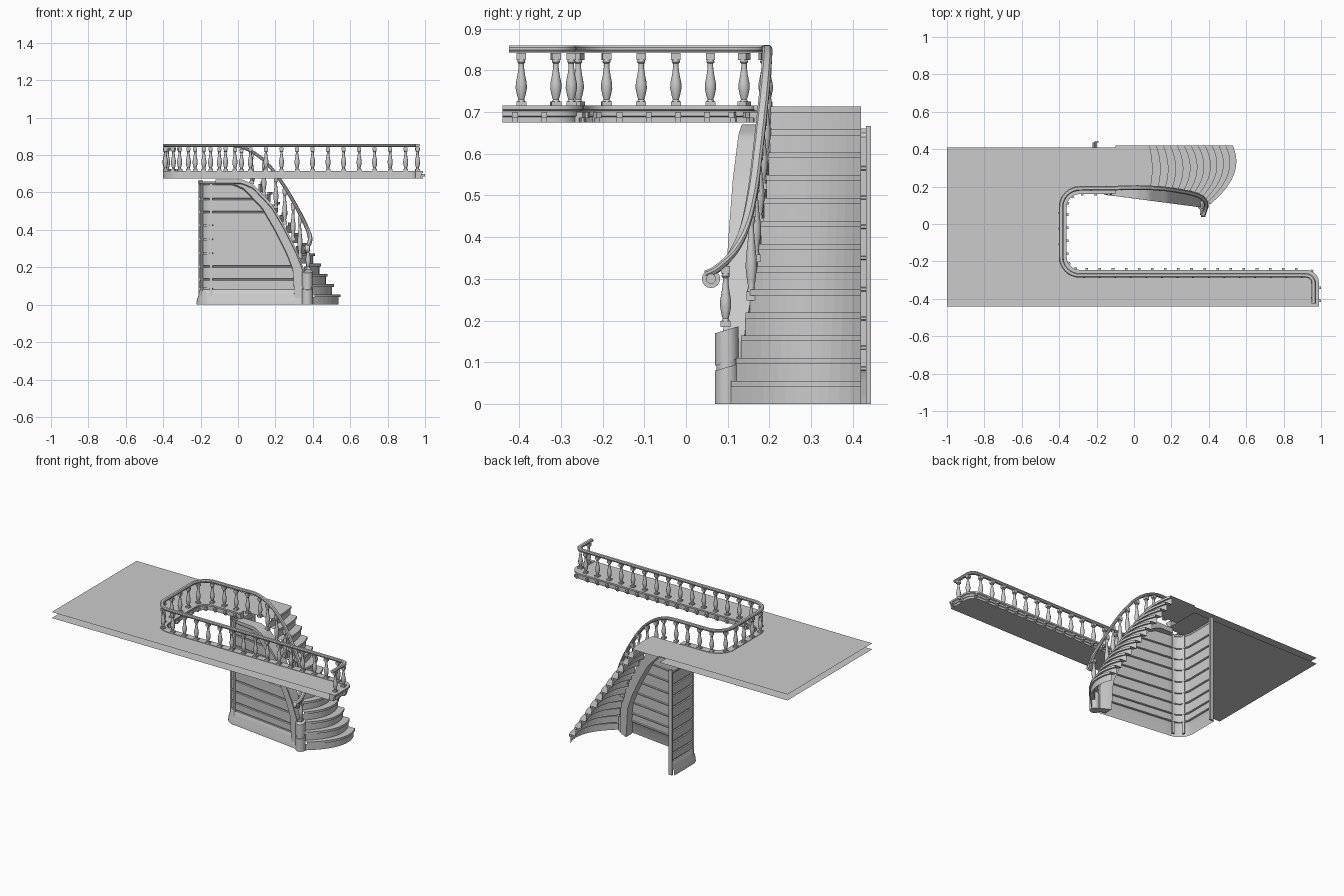
import bpy, bmesh, math
from mathutils import Vector, Matrix

if "Cube" in bpy.data.objects:
    bpy.data.objects.remove(bpy.data.objects["Cube"])

TOP, LOW = 0.713, 0.675
UP = Vector((0, 0, 1))


def finish(name, bm, smooth=True):
    bmesh.ops.remove_doubles(bm, verts=bm.verts, dist=1e-5)
    bmesh.ops.recalc_face_normals(bm, faces=bm.faces)
    me = bpy.data.meshes.new(name)
    bm.to_mesh(me)
    bm.free()
    ob = bpy.data.objects.new(name, me)
    bpy.context.collection.objects.link(ob)
    if smooth:
        bpy.context.view_layer.objects.active = ob
        ob.select_set(True)
        bpy.ops.object.shade_smooth_by_angle(angle=math.radians(35))
        ob.select_set(False)
    return ob


def loft(bm, rows, closed=False, caps=False):
    vs = [[bm.verts.new(p) for p in r] for r in rows]
    n = len(rows[0])
    for a, b in zip(vs, vs[1:]):
        for j in range(n if closed else n - 1):
            k = (j + 1) % n
            bm.faces.new((a[j], a[k], b[k], b[j]))
    if caps:
        bm.faces.new(vs[0])
        bm.faces.new(vs[-1])


def tangents(path):
    last = len(path) - 1
    return [(path[min(i + 1, last)] - path[max(i - 1, 0)]).normalized() for i in range(last + 1)]


def sweep(bm, path, profile):
    # profile is (offset to the right of travel, offset up)
    rows = []
    for p, t in zip(path, tangents(path)):
        side = t.cross(UP).normalized()
        up = side.cross(t)
        rows.append([p + side * a + up * b for a, b in profile])
    loft(bm, rows, True, True)


def arc(cx, cy, r, a0, a1, n=8):
    return [Vector((cx + r * math.cos(math.radians(a0 + (a1 - a0) * i / n)),
                    cy + r * math.sin(math.radians(a0 + (a1 - a0) * i / n)), 0)) for i in range(n + 1)]


def spline(pts, n=5):
    pts = [Vector(p) for p in pts]
    out = []
    for i in range(len(pts) - 1):
        a, b, c, d = pts[max(i - 1, 0)], pts[i], pts[i + 1], pts[min(i + 2, len(pts) - 1)]
        for k in range(n):
            t = k / n
            out.append(0.5 * (2 * b + (c - a) * t + (2 * a - 5 * b + 4 * c - d) * t * t
                              + (3 * b - a - 3 * c + d) * t ** 3))
    return out + [pts[-1]]


def along(path, step, start):
    # evenly spaced points and directions on a path
    out, want, run = [], start, 0
    for a, b in zip(path, path[1:]):
        L = (b - a).length
        while want <= run + L:
            out.append((a.lerp(b, (want - run) / L), (b - a).normalized()))
            want += step
        run += L
    return out


def interp(table, x):
    for (x0, z0), (x1, z1) in zip(table, table[1:]):
        if x <= x1:
            return z0 + (z1 - z0) * max(0, x - x0) / (x1 - x0)
    return table[-1][1]


def box(bm, c, size, ang=0):
    m = Matrix.Translation(c) @ Matrix.Rotation(ang, 4, 'Z') @ Matrix.Diagonal((*size, 1))
    bmesh.ops.create_cube(bm, size=1, matrix=m)


def baluster(bm, p, z0, z1, ang=0):
    h = z1 - z0
    prof = [(.010, .09), (.007, .13), (.010, .2), (.0135, .33), (.013, .43), (.009, .58),
            (.0065, .72), (.0065, .78), (.010, .81), (.008, .86)]
    loft(bm, [[Vector((p.x + r * math.cos(k * math.tau / 12), p.y + r * math.sin(k * math.tau / 12), z0 + f * h))
               for k in range(12)] for r, f in prof], True, True)
    box(bm, (p.x, p.y, z0 + .045 * h), (.024, .024, .09 * h), ang)
    box(bm, (p.x, p.y, z0 + .91 * h), (.022, .022, .12 * h), ang)


# plan line of the gallery edge
edge = [Vector((.96, -.44, 0))] + arc(.92, -.315, .04, 0, 90, 5) + \
    arc(-.29, -.175, .1, 270, 180) + arc(-.29, .09, .1, 180, 90) + [Vector((-.1, .192, 0))]

# upper floor: two thin sheets
bm = bmesh.new()
outline = edge + [Vector(p) for p in ((-.1, .41, 0), (-1, .41, 0), (-1, -.44, 0))]
for z in (LOW, TOP):
    bm.faces.new([bm.verts.new(p + UP * z) for p in outline])
finish("upper_floor", bm, False)

# moulded fascia and its small brackets
bm = bmesh.new()
sweep(bm, edge, [(-.012, .675), (.018, .675), (.018, .688), (.022, .69), (.022, .702), (.03, .706),
                 (.03, .716), (-.012, .716)])
finish("gallery_fascia", bm)
bm = bmesh.new()
for p, t in along(edge, .07, .03):
    s = t.cross(UP)
    a = math.atan2(t.y, t.x)
    box(bm, p + s * .024 + UP * .693, (.014, .03, .014), a)
    box(bm, p + s * .019 + UP * .681, (.014, .02, .012), a)
finish("fascia_brackets", bm, False)

# handrail, level part then down the stair
stair_rail = spline([(-.1, .192, .852), (0, .195, .848), (.09, .193, .81), (.17, .187, .74), (.25, .175, .63),
                     (.32, .16, .51), (.365, .14, .42), (.385, .11, .36), (.38, .075, .325), (.37, .05, .312)])
level = [p + UP * .852 for p in edge[:-1]]
level[0].y = -.425
bm = bmesh.new()
sweep(bm, level + stair_rail, [(-.007, -.009), (.007, -.009), (.012, -.003), (.012, .003), (.007, .008),
                               (-.007, .008), (-.012, .003), (-.012, -.003)])
for r, d in ((.022, .022), (.012, .032)):
    bmesh.ops.create_cone(bm, cap_ends=True, segments=16, radius1=r, radius2=r, depth=d,
                          matrix=Matrix.Translation((.37, .06, .3)) @ Matrix.Rotation(math.pi / 2, 4, 'Y'))
finish("handrail", bm)

# stringer height and balusters
upper = [(-.3, .67), (.02, .67), (.08, .645), (.18, .54), (.25, .42), (.31, .3), (.36, .17), (.38, .06)]
bm = bmesh.new()
for p, t in along(edge, .083, .045):
    baluster(bm, p, TOP, .845, math.atan2(t.y, t.x))
for x in (-.06, .02, .08, .14, .195, .245, .29, .33):
    q = min(stair_rail[:36], key=lambda v: abs(v.x - x))
    baluster(bm, q, TOP if x < .05 else interp(upper, x), q.z - .006)
baluster(bm, Vector((.375, .095, 0)), .185, .335)
finish("balusters", bm)


# steps: one folded sheet of risers and nosed treads
def nose(i, t):
    s = (13 - i) / 12
    b = Vector((.083 + .445 * s, .42, 0))
    f = Vector((.09 + .32 * s + .18 * s * (1 - s), .203 - .095 * s ** 1.6, 0))
    c = (b + f) / 2 + Vector((2 * (.012 + .053 * s), 0, 0))
    return b * (1 - t) ** 2 + c * 2 * t * (1 - t) + f * t * t


RISE = TOP / 13
bm = bmesh.new()
rows = []
for k in range(13):
    r = []
    for i in range(1, 14):
        n = nose(i, k / 12)
        back = n - Vector((.01, 0, 0))
        z = i * RISE
        r += [back + UP * (z - RISE), back + UP * (z - .014), n + UP * (z - .014), n + UP * z]
    r.append(Vector((-.1, r[-1].y, TOP)))
    rows.append(r)
loft(bm, rows)
finish("steps", bm, False)


# curved panelled wall below the stair
wall = [Vector((.35, .108, 0)).lerp(Vector((-.12, .17, 0)), i / 30) for i in range(31)] + \
    arc(-.125, .25, .08, 268, 180, 8) + [Vector((-.205, .435, 0))]
levels = [(0, .018), (.03, .014), (.05, .006), (.075, .004)]
for g in (.08, .13, .20, .27, .345, .42, .49, .56):
    levels += [(g, 0), (g + .002, -.007), (g + .008, -.007), (g + .01, 0)]
levels += [(.64, 0), (.65, .008), (.668, .008)]
bm = bmesh.new()
rows = []
for p, t in zip(wall, tangents(wall)):
    out = UP.cross(t)
    cap = interp(upper, p.x) - .01
    rows.append([p + out * o + UP * min(z, cap) for z, o in levels])
loft(bm, rows)
end = Vector((-.205, .435, 0))
box(bm, (-.2, .438, .333), (.022, .012, .666))
finish("stair_wall", bm)

# corner pilaster strips on the wall
bm = bmesh.new()
for i in (32, 36):
    t = tangents(wall)[i]
    box(bm, wall[i] + UP * .33, (.014, .012, .64), math.atan2(t.y, t.x))
finish("wall_strips", bm, False)

# sloping stringer between wall and step ends
bm = bmesh.new()
rows = []
for k in range(41):
    x = -.12 + .485 * k / 40
    front = .17 - .062 * (x + .12) / .47
    back = interp([(-.2, .2), (.1, .203), (.2, .19), (.31, .165), (.37, .135), (.41, .11)], x)
    hi = interp(upper, x)
    lo = 0 if x > .3 else max(0, interp(upper, x + .05) - .03)
    rows.append([Vector((x, y, z)) for y, z in ((front - .002, lo), (front - .012, lo + .008),
                (front - .012, hi - .025), (front - .018, hi - .02), (front - .018, hi), (back, hi), (back, lo))])
loft(bm, rows, True, True)
finish("stringer", bm)

# newel drum in two stages with a slanted top
bm = bmesh.new()
for z0, z1, r in ((0, .088, .029), (.088, .1, .025), (.1, .178, .028)):
    ring = [Vector((.371 + r * math.cos(k * math.tau / 20), .098 + r * math.sin(k * math.tau / 20), 0))
            for k in range(20)]
    tilt = lambda p, z: p + UP * (z + (.3 * (p.y - .098) if z > 0 else 0))
    loft(bm, [[tilt(p, z0) for p in ring], [tilt(p, z1) for p in ring]], True, True)
finish("newel", bm)
